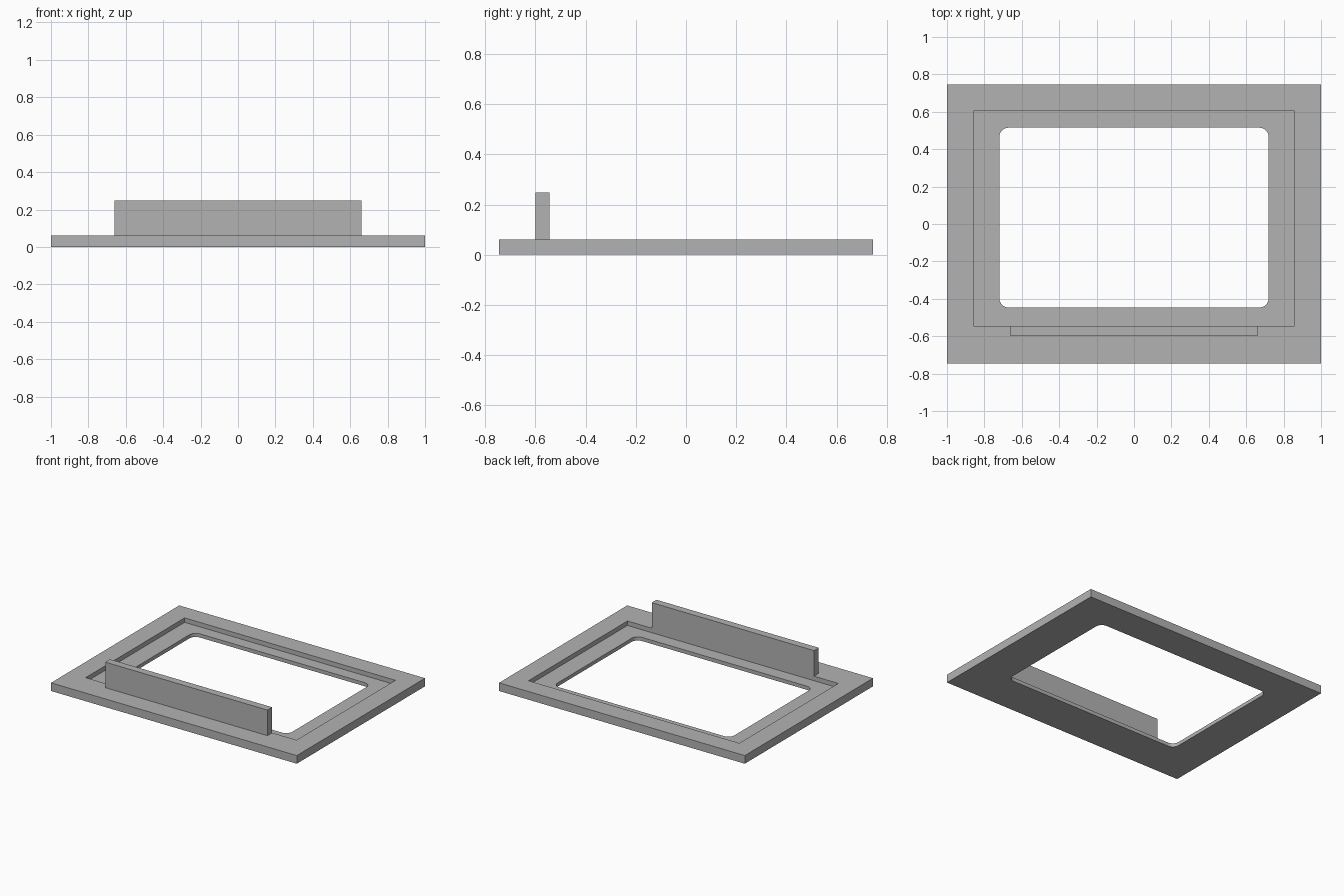
import bpy
import bmesh

cube = bpy.data.objects.get("Cube")
if cube:
    bpy.data.objects.remove(cube, do_unlink=True)

grey = bpy.data.materials.new("plain_grey")
grey.use_nodes = True
colour = (0.45, 0.45, 0.45, 1)
grey.diffuse_color = colour
grey.node_tree.nodes["Principled BSDF"].inputs["Base Color"].default_value = colour


def box(name, low, high, corner_radius=0):
    """Box between two corners, with optional rounded upright edges."""
    bm = bmesh.new()
    bmesh.ops.create_cube(bm, size=1)
    for v in bm.verts:
        v.co = [b if c > 0 else a for c, a, b in zip(v.co, low, high)]
    if corner_radius:
        upright = [e for e in bm.edges
                   if abs(e.verts[0].co.z - e.verts[1].co.z) > 0.001]
        bmesh.ops.bevel(bm, geom=upright, offset=corner_radius, segments=8,
                        profile=0.5, affect='EDGES')
    mesh = bpy.data.meshes.new(name)
    bm.to_mesh(mesh)
    bm.free()
    mesh.materials.append(grey)
    obj = bpy.data.objects.new(name, mesh)
    bpy.context.collection.objects.link(obj)
    return obj


def cut(target, cutter):
    """Subtract the cutter, then discard it."""
    cutter.hide_render = True
    mod = target.modifiers.new(cutter.name, 'BOOLEAN')
    mod.operation = 'DIFFERENCE'
    mod.solver = 'EXACT'
    mod.object = cutter
    bpy.context.view_layer.objects.active = target
    bpy.ops.object.modifier_apply(modifier=mod.name)
    bpy.data.objects.remove(cutter, do_unlink=True)


# Flat frame with a stepped recess and a rounded window
thickness = 0.06
frame = box("frame", (-1, -0.745, 0), (1, 0.745, thickness))
cut(frame, box("recess_cutter", (-0.858, -0.545, 0.027), (0.858, 0.605, 0.2)))
cut(frame, box("window_cutter", (-0.72, -0.447, -0.1), (0.72, 0.515, 0.2), 0.05))

# Upright lip along the front edge of the recess
box("front_lip", (-0.66, -0.6, thickness), (0.66, -0.545, 0.248))
